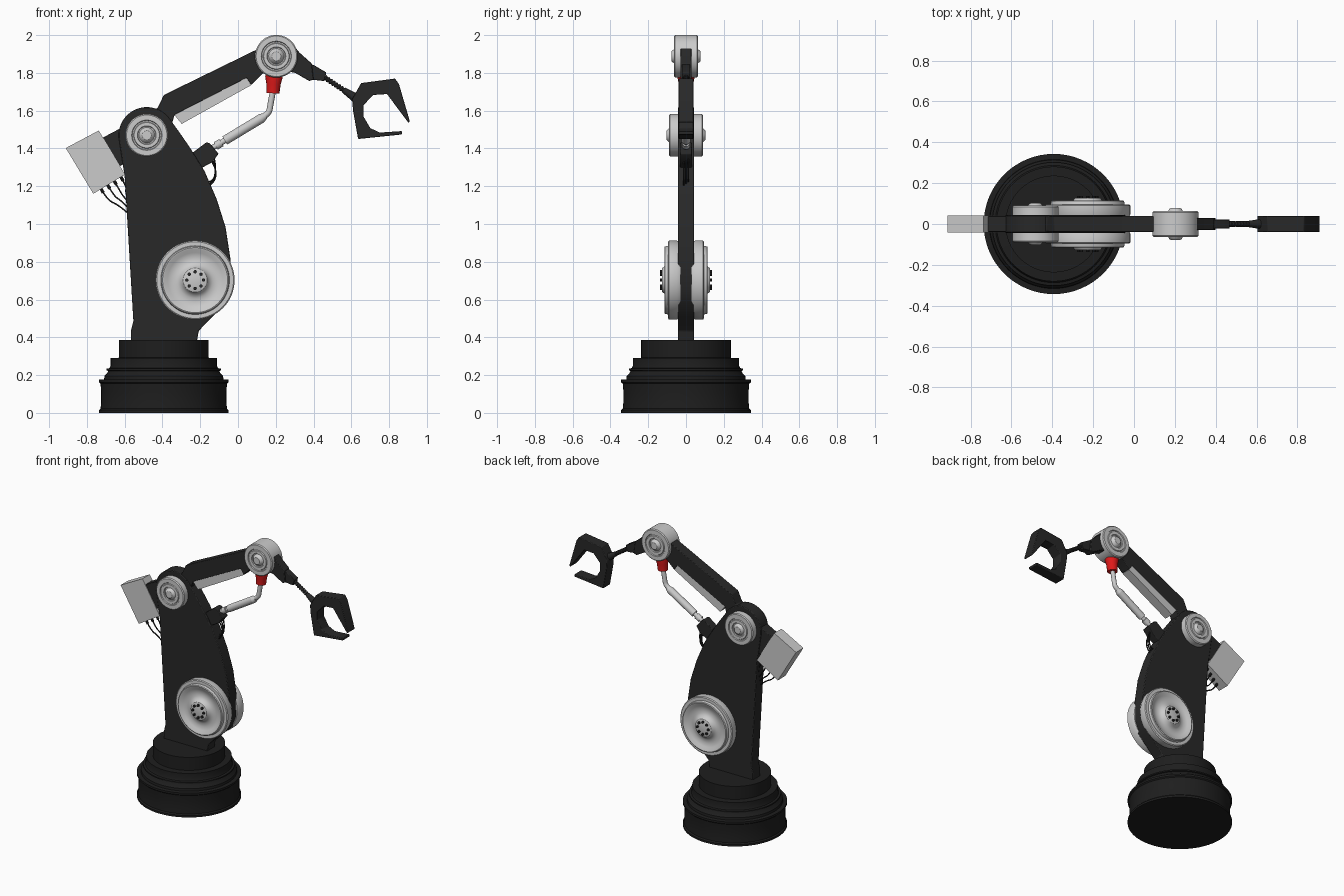
import bpy, bmesh, math
from mathutils import Vector

if "Cube" in bpy.data.objects:
    bpy.data.objects.remove(bpy.data.objects["Cube"])

def material(name, rgb):
    m = bpy.data.materials.new(name)
    m.diffuse_color = (*rgb, 1)
    m.use_nodes = True
    m.node_tree.nodes["Principled BSDF"].inputs["Base Color"].default_value = m.diffuse_color
    return m

BLACK = material("black", (0.021, 0.021, 0.021))
DARK = material("dark_black", (0.013, 0.013, 0.013))
RED = material("red", (0.75, 0.01, 0.01))

def finish(name, bm, mat, smooth=True, bevel=0):
    bmesh.ops.recalc_face_normals(bm, faces=bm.faces)
    me = bpy.data.meshes.new(name)
    bm.to_mesh(me)
    bm.free()
    ob = bpy.data.objects.new(name, me)
    bpy.context.collection.objects.link(ob)
    if mat:
        me.materials.append(mat)
    if bevel:
        b = ob.modifiers.new("bevel", 'BEVEL')
        b.width, b.segments, b.limit_method = bevel, 2, 'ANGLE'
    if smooth:
        bpy.context.view_layer.objects.active = ob
        bpy.ops.object.select_all(action='DESELECT')
        ob.select_set(True)
        bpy.ops.object.shade_smooth_by_angle(angle=math.radians(32))
    return ob

def plate(name, pts, half, mat=None, bevel=0.0):
    """Side outline in x, z, extruded symmetrically along y."""
    bm = bmesh.new()
    f = bm.faces.new([bm.verts.new((x, -half, z)) for x, z in pts])
    r = bmesh.ops.extrude_face_region(bm, geom=[f])
    verts = [v for v in r['geom'] if isinstance(v, bmesh.types.BMVert)]
    bmesh.ops.translate(bm, verts=verts, vec=(0, 2 * half, 0))
    return finish(name, bm, mat, bevel > 0, bevel)

def lathe(name, profile, loc, axis, mat=None, seg=48):
    """Profile of (radius, height) turned around an axis."""
    bm = bmesh.new()
    rings = []
    for r, h in profile:
        n = 1 if r == 0 else seg
        rings.append([bm.verts.new((r * math.cos(2 * math.pi * i / seg),
                                    r * math.sin(2 * math.pi * i / seg), h)) for i in range(n)])
    for a, b in zip(rings, rings[1:]):
        for i in range(seg):
            j = (i + 1) % seg
            if len(a) == 1:
                bm.faces.new((a[0], b[i], b[j]))
            elif len(b) == 1:
                bm.faces.new((a[i], a[j], b[0]))
            else:
                bm.faces.new((a[i], a[j], b[j], b[i]))
    q = Vector(axis).to_track_quat('Z', 'Y')
    bm.transform(q.to_matrix().to_4x4())
    bmesh.ops.translate(bm, verts=bm.verts, vec=loc)
    return finish(name, bm, mat)

def rod(name, a, b, r, mat=None, r2=None, y=0, seg=24):
    a, b = Vector((a[0], y, a[1])), Vector((b[0], y, b[1]))
    L = (b - a).length
    return lathe(name, [(0, 0), (r, 0), (r2 or r, L), (0, L)], a, b - a, mat, seg)

def tube(name, pts, r, mat=None, res=2):
    cu = bpy.data.curves.new(name, 'CURVE')
    cu.dimensions = '3D'
    cu.bevel_depth, cu.bevel_resolution, cu.use_fill_caps = r, res, True
    s = cu.splines.new('NURBS')
    s.points.add(len(pts) - 1)
    for p, c in zip(s.points, pts):
        p.co = (*c, 1)
    s.use_endpoint_u, s.order_u, s.resolution_u = True, 3, 6
    ob = bpy.data.objects.new(name, cu)
    bpy.context.collection.objects.link(ob)
    if mat:
        cu.materials.append(mat)
    bpy.ops.object.select_all(action='DESELECT')
    bpy.context.view_layer.objects.active = ob
    ob.select_set(True)
    bpy.ops.object.convert(target='MESH')

# turntable base
lathe("base", [(0, 0), (.343, 0), (.343, .014), (.335, .022), (.331, .06), (.331, .11),
               (.335, .155), (.343, .162), (.343, .176), (.316, .178), (.314, .195),
               (.300, .21), (.294, .222), (.302, .225), (.302, .234), (.287, .237), (.281, .25),
               (.281, .29), (.237, .292), (.237, .386), (0, .386)], (-.393, 0, 0), (0, 0, 1), DARK, 64)

# lower arm with round shoulder
SX, SZ = -.483, 1.47
arc = [(SX + .149 * math.cos(math.radians(a)), SZ + .149 * math.sin(math.radians(a)))
       for a in range(185, 29, -10)]
plate("lower_arm", [(-.567, .37), (-.567, .434), (-.554, .487), (-.60, 1.25)] + arc +
      [(-.31, 1.485), (-.256, 1.407), (-.177, 1.28), (-.113, 1.132), (-.066, .984), (-.04, .815),
       (-.037, .656), (-.07, .57), (-.14, .505), (-.208, .434), (-.219, .37)], .043, BLACK, .005)

# big wheels, shoulder and elbow caps on both sides
wheel = [(0, 0), (.2, .03), (.209, .048), (.209, .09), (.203, .095), (.182, .095), (.178, .112),
         (.172, .115), (.162, .112), (.145, .101), (.12, .094), (.095, .096), (.078, .105),
         (.068, .119), (.064, .126), (.060, .128), (0, .128)]

def cap(base, edge, top):
    return [(0, base), (.113, base), (.113, edge - .006), (.107, edge), (.08, edge), (.077, edge - .006),
            (.07, edge - .006), (.067, edge), (.05, edge), (.047, edge - .006), (.041, edge - .006),
            (.036, edge), (.03, top - .004), (.024, top), (0, top)]

for side, s in (("front", -1), ("back", 1)):
    ax = (0, s, 0)
    lathe(side + "_wheel", wheel, (-.227, 0, .703), ax, seg=64)
    for i in range(8):
        a = i * math.pi / 4
        lathe(f"{side}_wheel_bolt_{i}", [(0, .12), (.009, .12), (.009, .138), (0, .138)],
              (-.227 + .044 * math.cos(a), 0, .703 + .044 * math.sin(a)), ax, BLACK, 10)
    lathe(side + "_shoulder_cap", cap(.03, .09, .102), (SX, 0, SZ), ax)
    lathe(side + "_elbow_cap", cap(0, .063, .078), (.203, 0, 1.888), ax)

# upper arm with tail running back through the shoulder
plate("upper_arm", [(.2, 1.95), (.1, 1.924), (-.393, 1.683), (-.425, 1.615), (-.56, 1.54),
                    (-.72, 1.455), (-.64, 1.30), (-.5, 1.37), (-.36, 1.5), (-.335, 1.579),
                    (.045, 1.774), (.07, 1.737), (.13, 1.795), (.2, 1.83)], .038, BLACK, .004)
plate("upper_arm_insert", [(-.338, 1.579), (.045, 1.776), (.07, 1.735), (-.298, 1.53)], .034)

# counterweight box and hanging cables
plate("counterweight", [(-.912, 1.402), (-.737, 1.495), (-.598, 1.262), (-.766, 1.16)], .042)
for i in range(4):
    x, z, y = -.725 + .035 * i, 1.185 + .021 * i, -.015 + .01 * i
    rod(f"cable_plug_{i}", (x - .008, z + .015), (x + .012, z - .02), .009, BLACK, y=y, seg=10)
    tube(f"cable_{i}", [(x, y, z), (x + .035, y, z - .06), (-.63 + .01 * i, y, 1.10 + .025 * i),
                        (-.575, y, 1.05 + .03 * i)], .0045, DARK, 1)

# forearm, ribbed wrist
plate("forearm_block", [(.2, 1.96), (.288, 1.955), (.325, 1.908), (.39, 1.85), (.40, 1.765),
                        (.377, 1.757), (.303, 1.80), (.2, 1.82)], .03, BLACK, .004)
plate("forearm_tip", [(.36, 1.85), (.40, 1.842), (.468, 1.802), (.455, 1.757), (.38, 1.765)],
      .022, BLACK, .003)
w0, w1 = Vector((.445, 0, 1.785)), Vector((.615, 0, 1.672))
L = (w1 - w0).length
ribs = [(0, 0)]
for i in range(12):
    h = L * i / 12
    ribs += [(.015, h), (.015, h + .008), (.011, h + .009), (.011, h + .016)]
lathe("wrist_rod", ribs + [(0, L)], w0, w1 - w0, BLACK, 16)
rod("wrist_collar", (.558, 1.710), (.635, 1.659), .015, BLACK, .027)

# gripper jaws
plate("gripper", [(.604, 1.661), (.652, 1.746), (.831, 1.77), (.852, 1.741), (.910, 1.543),
                  (.902, 1.536), (.789, 1.688), (.715, 1.683), (.664, 1.628), (.664, 1.57),
                  (.70, 1.508), (.75, 1.484), (.868, 1.492), (.868, 1.474), (.636, 1.45), (.609, 1.60)],
      .04, BLACK, .004)

# red fitting, bent pipe and piston under the upper arm
lathe("red_fitting", [(0, -.05), (.034, -.05), (.038, .0), (.046, .035), (.046, .10), (0, .10)],
      (.188, 0, 1.742), (.06, 0, 1), RED, 16)
tube("bent_pipe", [(.09, 0, 1.54), (.13, 0, 1.565), (.165, 0, 1.59), (.172, 0, 1.635),
                   (.186, 0, 1.71)], .016, None, 4)
rod("piston_sleeve", (-.07, 1.442), (.125, 1.560), .025)
rod("piston_sleeve_end", (.125, 1.560), (.145, 1.572), .025, None, .017)
rod("piston_shaft", (-.16, 1.388), (-.06, 1.448), .015)
rod("piston_collar", (-.118, 1.413), (-.088, 1.431), .022)
plate("piston_mount", [(-.168, 1.432), (-.150, 1.428), (-.103, 1.372), (-.135, 1.328),
                       (-.214, 1.285), (-.25, 1.37)], .031, BLACK, .004)
for i in range(3):
    y = -.012 + .012 * i
    tube(f"mount_cable_{i}", [(-.15 + .012 * i, y, 1.345), (-.115, y, 1.30), (-.12 - .005 * i, y, 1.22),
                              (-.165, y, 1.195 + .015 * i)], .0045, DARK, 1)
